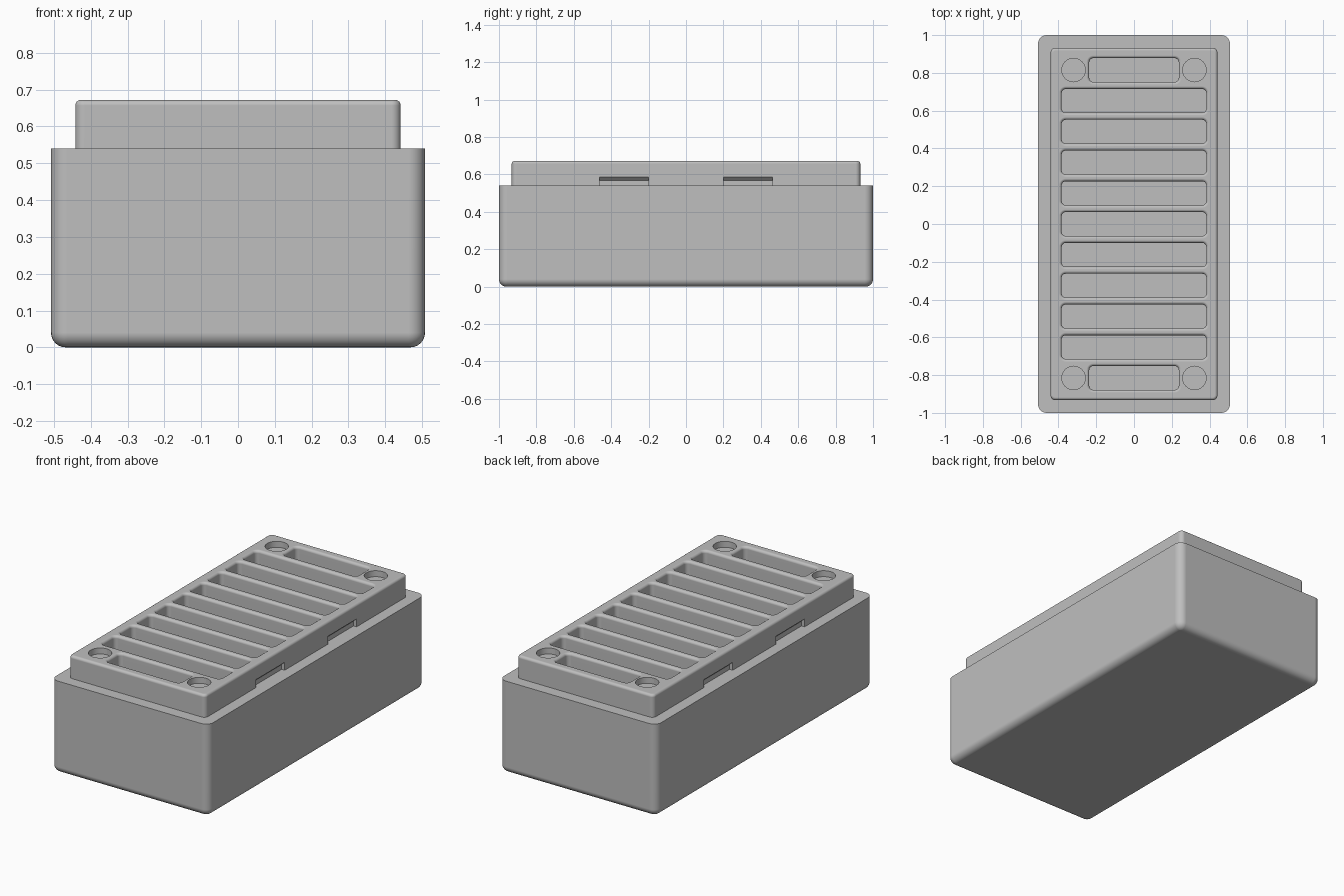
import bpy, bmesh
from math import sin, cos, pi

cube = bpy.data.objects.get("Cube")
if cube:
    bpy.data.objects.remove(cube, do_unlink=True)

grey = bpy.data.materials.new("light_grey")
grey.use_nodes = True
colour = (0.52, 0.52, 0.52, 1)
grey.diffuse_color = colour
grey.node_tree.nodes["Principled BSDF"].inputs["Base Color"].default_value = colour

STEPS = 6
FLOOR, RIM, TOP = 0.55, 0.54, 0.672
PITCH = 0.163


def outline(hx, hy, r, steps=STEPS):
    """Rounded rectangle, counter-clockwise."""
    pts = []
    for k, (sx, sy) in enumerate([(1, 1), (-1, 1), (-1, -1), (1, -1)]):
        for i in range(steps + 1):
            a = (k + i / steps) * pi / 2
            pts.append((sx * (hx - r) + r * cos(a), sy * (hy - r) + r * sin(a)))
    return pts


def loft(bm, layers, hx, hy, r, cx=0, cy=0):
    """Stack rounded rectangles; each layer is (z, outward offset)."""
    rings = [[bm.verts.new((cx + x, cy + y, z))
              for x, y in outline(hx + d, hy + d, r + d)] for z, d in layers]
    for low, high in zip(rings, rings[1:]):
        n = len(low)
        for i in range(n):
            j = (i + 1) % n
            bm.faces.new((low[i], low[j], high[j], high[i]))
    bm.faces.new(rings[0][::-1])
    bm.faces.new(rings[-1])


def make(name, bm):
    bmesh.ops.recalc_face_normals(bm, faces=bm.faces)
    mesh = bpy.data.meshes.new(name)
    bm.to_mesh(mesh)
    bm.free()
    mesh.materials.append(grey)
    obj = bpy.data.objects.new(name, mesh)
    bpy.context.collection.objects.link(obj)
    return obj


def activate(obj):
    bpy.ops.object.select_all(action='DESELECT')
    obj.select_set(True)
    bpy.context.view_layer.objects.active = obj


def finish(obj):
    activate(obj)
    bpy.ops.object.shade_smooth_by_angle(angle=pi / 6)
    mod = obj.modifiers.new("even_shading", 'WEIGHTED_NORMAL')
    mod.keep_sharp = True


def carve(obj, cutter):
    mod = obj.modifiers.new("carve", 'BOOLEAN')
    mod.operation = 'DIFFERENCE'
    mod.solver = 'EXACT'
    mod.object = cutter
    activate(obj)
    bpy.ops.object.modifier_apply(modifier=mod.name)
    bpy.data.objects.remove(cutter, do_unlink=True)


quarter = [i / STEPS * pi / 2 for i in range(STEPS + 1)]

# Outer box: rounded underneath, crisp upper rim
bm = bmesh.new()
f = 0.04
loft(bm, [(f - f * cos(a), f * sin(a) - f) for a in quarter] + [(RIM, 0)],
     0.508, 1.0, 0.045)
finish(make("outer_box", bm))

# Raised insert with softened top edge
bm = bmesh.new()
f = 0.015
loft(bm, [(0.5, 0)] + [(TOP - f + f * sin(a), f * cos(a) - f) for a in quarter],
     0.442, 0.932, 0.025)
insert = make("slotted_insert", bm)

# Slots with flared, rounded lips; the end slots are shorter
bm = bmesh.new()
lip = [(TOP - f + f * sin(a), f - f * cos(a)) for a in quarter]
for k in range(-5, 6):
    half = 0.237 if abs(k) == 5 else 0.383
    loft(bm, [(FLOOR, 0)] + lip + [(TOP + 0.05, f)], half, 0.063, 0.022, cy=k * PITCH)

# Shallow round corner sockets
for sx in (-1, 1):
    for sy in (-1, 1):
        loft(bm, [(TOP - 0.035, 0), (TOP + 0.05, 0)], 0.062, 0.062, 0.0615,
             sx * 0.32, sy * 5 * PITCH)
carve(insert, make("slot_cutter", bm))

# Latch notches with a sloped roof along both long sides
bm = bmesh.new()
profile = [(0.422, 0.48), (0.5, 0.48), (0.5, 0.586), (0.441, 0.586), (0.422, 0.568)]
for sx in (-1, 1):
    for cy in (-0.332, 0.332):
        ends = [[bm.verts.new((sx * x, cy + e, z)) for x, z in profile]
                for e in (-0.131, 0.131)]
        n = len(profile)
        for i in range(n):
            j = (i + 1) % n
            bm.faces.new((ends[0][i], ends[0][j], ends[1][j], ends[1][i]))
        bm.faces.new(ends[0][::-1])
        bm.faces.new(ends[1])
carve(insert, make("notch_cutter", bm))
finish(insert)
